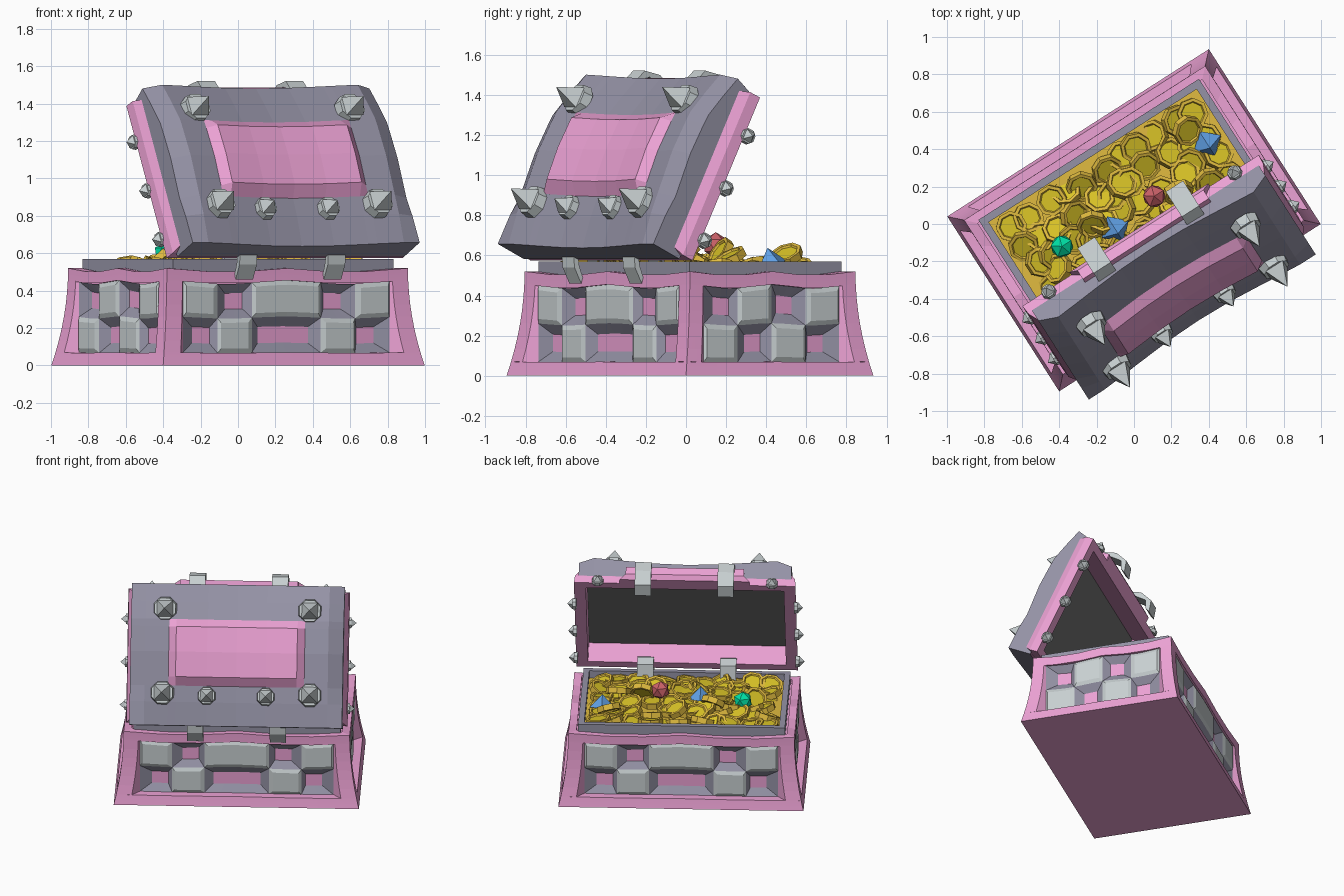
import bpy, bmesh, math, random
from mathutils import Matrix, Vector

if "Cube" in bpy.data.objects:
    bpy.data.objects.remove(bpy.data.objects["Cube"])

random.seed(4)
R = Matrix.Translation((0, 0.02, 0)) @ Matrix.Rotation(math.radians(32.6), 4, 'Z')
# lid space: x along the hinge, y across the lid from hinge to free edge, z out of the lid
LID = R @ Matrix.Translation((0, -0.465, 0.575)) @ Matrix.Rotation(math.radians(63.8), 4, 'X')


def material(name, col):
    m = bpy.data.materials.new(name)
    m.diffuse_color = (*col, 1)
    m.use_nodes = True
    m.node_tree.nodes["Principled BSDF"].inputs["Base Color"].default_value = m.diffuse_color
    return m


PINK = material("pink", (0.84, 0.36, 0.66))
SLATE = material("slate", (0.30, 0.29, 0.38))
STEEL = material("steel", (0.58, 0.63, 0.64))
DARK = material("lining", (0.16, 0.16, 0.16))
GOLD = material("gold", (0.75, 0.50, 0.05))
YELLOW = material("coin_face", (0.70, 0.55, 0.02))
GREEN = material("green", (0.0, 0.75, 0.38))
RED = material("red", (0.60, 0.12, 0.14))
BLUE = material("blue", (0.12, 0.36, 0.80))


def make(name, bm, mats, M=R, recalc=True):
    if recalc:
        bmesh.ops.recalc_face_normals(bm, faces=bm.faces)
    bm.transform(M)
    me = bpy.data.meshes.new(name)
    bm.to_mesh(me)
    bm.free()
    for m in mats:
        me.materials.append(m)
    ob = bpy.data.objects.new(name, me)
    bpy.context.collection.objects.link(ob)
    return ob


def loft(name, rings, mat, M=R, closed=True):
    """Rectangular rings (half x, y0, y1, z) joined in order."""
    bm = bmesh.new()
    vs = [[bm.verts.new(p) for p in ((-x, a, z), (x, a, z), (x, b, z), (-x, b, z))]
          for x, a, b, z in rings]
    n = len(vs)
    for i in range(n if closed else n - 1):
        p, q = vs[i], vs[(i + 1) % n]
        for k in range(4):
            bm.faces.new((p[k], p[(k + 1) % 4], q[(k + 1) % 4], q[k]))
    if not closed:
        bm.faces.new(vs[0])
        bm.faces.new(vs[-1])
    return make(name, bm, [mat], M)


# ---- chest walls: flared frame around upright, recessed tiles
def flare(z):
    return -0.065 + 0.065 * (1 - z / 0.52) ** 2


def wall(k, s, z, o):
    """Side k, s -1..1 along it, height z, o outward from the footprint."""
    A, B = (0.83, 0.555) if k % 2 == 0 else (0.555, 0.83)
    zz = z - 0.022 * (z / 0.52) * math.sin(math.pi * s) ** 2
    return Matrix.Rotation(k * math.pi / 2, 3, 'Z') @ Vector((s * (A + o), -(B + o), zz))


def bar(bm, k, s0, s1, z0, z1):
    g = bmesh.new()
    bmesh.ops.create_cube(g, size=1)
    bmesh.ops.subdivide_edges(g, edges=g.edges[:], cuts=5, use_grid_fill=True)
    for v in g.verts:
        x, y, z = (c + 0.5 for c in v.co)
        z = z0 + z * (z1 - z0)
        v.co = wall(k, s0 + x * (s1 - s0), z, flare(z) * (1 - y) - 0.118 * y)
    me = bpy.data.meshes.new("tmp")
    g.to_mesh(me)
    g.free()
    bm.from_mesh(me)
    bpy.data.meshes.remove(me)


def tile(bm, k, s0, s1, z0, z1, inset, d):
    """Bevelled cell: raised block or sunken funnel with a cap at depth d."""
    i = inset / (0.77 if k % 2 == 0 else 0.5)
    N = 4

    def loop(a, b, c, e, dd):
        pts = [(a + (b - a) * j / N, c) for j in range(N)] + [(b, c)]
        pts += [(b - (b - a) * j / N, e) for j in range(N)] + [(a, e)]
        return [bm.verts.new(wall(k, s, z, dd)) for s, z in pts]
    p = loop(s0, s1, z0, z1, -0.077)
    q = loop(s0 + i, s1 - i, z0 + inset, z1 - inset, d)
    n = len(p)
    for j in range(n):
        bm.faces.new((p[j], p[(j + 1) % n], q[(j + 1) % n], q[j]))
    for j in range(N):
        f = bm.faces.new((q[j], q[j + 1], q[n - 2 - j], q[n - 1 - j]))
        f.material_index = 1


frame, blocks, holes = bmesh.new(), bmesh.new(), bmesh.new()
for k in range(4):
    e = 0.87 if k % 2 == 0 else 0.84
    for a, b, c, d in ((-1, 1, 0, 0.07), (-1, 1, 0.455, 0.52), (-1, -e, 0.07, 0.455), (e, 1, 0.07, 0.455)):
        bar(frame, k, a, b, c, d)
    cuts = [-1, -2 / 3, -1 / 3, 1 / 3, 2 / 3, 1] if k % 2 == 0 else [-1, -0.5, 0, 0.5, 1]
    for c in range(len(cuts) - 1):
        for r, (z0, z1) in enumerate(((0.07, 0.262), (0.262, 0.455))):
            raised = (c + r + k) % 2 == 1
            tile(blocks if raised else holes, k, cuts[c] * e, cuts[c + 1] * e, z0, z1,
                 0.024 if raised else 0.052, -0.066 if raised else -0.112)
make("chest_frame", frame, [PINK])
make("wall_blocks", blocks, [STEEL, STEEL], recalc=False)
make("wall_recesses", holes, [SLATE, PINK], recalc=False)
loft("chest_core", [(0.715, -0.44, 0.44, 0.0), (0.715, -0.44, 0.44, 0.49)], PINK, closed=False)
loft("chest_rim", [(0.70, -0.45, 0.45, 0.44), (0.70, -0.45, 0.45, 0.57),
                   (0.66, -0.41, 0.41, 0.57), (0.66, -0.41, 0.41, 0.44)], SLATE)

# ---- lid: pink rim, inner lining, saddle-shaped slab with raised panel
loft("lid_rim", [(0.75, 0, 0.905, 0), (0.745, 0, 0.905, 0.06), (0.69, 0.045, 0.87, 0.165),
                 (0.67, 0.055, 0.85, 0.165), (0.67, 0.055, 0.85, 0)], PINK, LID)
loft("lid_lining", [(0.68, 0.05, 0.86, 0.163), (0.68, 0.05, 0.86, 0.168)], DARK, LID, False)
loft("lid_front_lip", [(0.44, 0.89, 0.945, 0.0), (0.40, 0.89, 0.97, 0.03), (0.40, 0.89, 0.97, 0.09)],
     PINK, LID, False)
PROFILE = [(-0.02, 0.215), (0.15, 0.24), (0.52, 0.265), (0.72, 0.25), (0.94, 0.175)]


def lid_height(u, a):
    for (a0, h0), (a1, h1) in zip(PROFILE, PROFILE[1:]):
        if a <= a1:
            h = h0 + (h1 - h0) * (a - a0) / (a1 - a0)
            break
    wave = max(0, math.cos(u / 0.58 * math.pi / 2))
    edge = 0.045 * min(1, max(0, a) * 4) if abs(u) > 0.7 else 0
    return h - 0.045 * wave - edge + 0.012


us = [-0.72, -0.62, -0.46, -0.41, -0.2, 0, 0.2, 0.41, 0.46, 0.62, 0.72]
rows = [-0.02, 0.14, 0.25, 0.31, 0.48, 0.65, 0.70, 0.82, 0.94]
bm = bmesh.new()
grid = [[bm.verts.new((u, a, lid_height(u, a) + (0.045 if abs(u) < 0.42 and 0.3 < a < 0.66 else 0)))
         for u in us] for a in rows]
for j in range(len(rows) - 1):
    for i in range(len(us) - 1):
        f = bm.faces.new((grid[j][i], grid[j][i + 1], grid[j + 1][i + 1], grid[j + 1][i]))
        f.material_index = int(2 <= i <= 7 and 2 <= j <= 5)
skirt = bmesh.ops.extrude_edge_only(bm, edges=[e for e in bm.edges if e.is_boundary])
for v in skirt['geom']:
    if isinstance(v, bmesh.types.BMVert):
        v.co = (v.co.x, v.co.y * 0.97, 0.055)
make("lid_slab", bm, [SLATE, PINK], LID)


# ---- spikes: octagonal plate with a square pyramid
def spike(name, pos, normal, r, h):
    bm = bmesh.new()
    M = Matrix.Rotation(math.pi / 8, 4, 'Z')
    bmesh.ops.create_cone(bm, cap_ends=True, segments=8, radius1=r, radius2=r * 0.9, depth=r * 0.6, matrix=M)
    M = Matrix.Translation((0, 0, r * 0.3 + h / 2)) @ Matrix.Rotation(math.pi / 4, 4, 'Z')
    bmesh.ops.create_cone(bm, cap_ends=True, segments=4, radius1=r * 0.9, radius2=0, depth=h, matrix=M)
    q = Vector(normal).to_track_quat('Z', 'Y').to_matrix().to_4x4()
    make(name, bm, [STEEL], LID @ Matrix.Translation(pos) @ q)


for sx in (-1, 1):
    for u, a, r, h in ((0.49, 0.77, 0.085, 0.12), (0.5, 0.2, 0.085, 0.12), (0.2, 0.185, 0.065, 0.075)):
        spike("lid_spike", (sx * u, a, lid_height(u, a) + 0.015), (0, 0, 1), r, h)
    for a in (0.12, 0.41, 0.70):
        spike("rim_spike", (sx * 0.75, a, -0.02), (sx, 0, 0), 0.042, 0.035)
    spike("front_stud", (sx * 0.59, 0.915, 0.015), (0, 1, 0), 0.042, 0.035)


# ---- bent straps: clasps on the free edge, hinges at the back
def strap(name, u, pts, th, M):
    """Band through the path points, thickened towards their centre."""
    bm = bmesh.new()
    c = Vector((sum(p[0] for p in pts), sum(p[1] for p in pts))) / len(pts)
    inner = [Vector(p) + (c - Vector(p)).normalized() * th for p in pts]
    rows = []
    for x in (-0.055, 0.055):
        rows.append(([bm.verts.new((u + x, *p)) for p in pts], [bm.verts.new((u + x, *p)) for p in inner]))
    (a, b), (d, e) = rows
    for i in range(len(pts) - 1):
        for p, q in ((a, d), (d, e), (e, b), (b, a)):
            bm.faces.new((p[i], p[i + 1], q[i + 1], q[i]))
    for i in (0, -1):
        bm.faces.new((a[i], d[i], e[i], b[i]))
    make(name, bm, [STEEL], M)


for u in (-0.28, 0.28):
    strap("clasp", u, [(0.90, 0.15), (1.0, 0.11), (1.02, 0.02), (0.985, -0.075), (0.90, -0.10)], 0.04, LID)
    strap("hinge", u, [(-0.36, 0.54), (-0.375, 0.64), (-0.45, 0.66), (-0.545, 0.625), (-0.54, 0.54),
                       (-0.50, 0.46)], 0.03, R)

# ---- treasure
loft("gold_fill", [(0.67, -0.42, 0.42, 0.48), (0.67, -0.42, 0.42, 0.515)], GOLD, closed=False)
bm = bmesh.new()
bmesh.ops.create_cone(bm, cap_ends=True, segments=8, radius1=0.084, radius2=0.084, depth=0.04)
caps = [f for f in bm.faces if len(f.verts) == 8]
bmesh.ops.inset_individual(bm, faces=caps, thickness=0.018)
bmesh.ops.inset_individual(bm, faces=caps, thickness=0.006, depth=-0.01)
for f in caps:
    f.material_index = 1
first = make("coin", bm, [GOLD, YELLOW], Matrix())


def coin(u, v, z, tilt):
    ob = first.copy()
    bpy.context.collection.objects.link(ob)
    ob.matrix_world = (R @ Matrix.Translation((u, v, z))
                       @ Matrix.Rotation(random.uniform(0, 6.28), 4, 'Z') @ Matrix.Rotation(tilt, 4, 'X'))


for i in range(11):
    for j in range(6):
        u = -0.565 + i * 0.113 + random.uniform(-0.03, 0.03)
        v = -0.32 + j * 0.128 + random.uniform(-0.03, 0.03)
        mound = 0.03 * (1 - (u / 0.6) ** 2) * (1 - (v / 0.36) ** 2)
        coin(max(-0.57, min(0.57, u)), max(-0.325, min(0.325, v)),
             0.528 + mound + random.uniform(-0.012, 0.012), random.uniform(-0.6, 0.6))
for u, v, z, t in ((0.5, 0.25, 0.6, 0.6), (0.28, 0.0, 0.61, 1.0), (0.45, -0.05, 0.59, 0.5), (-0.2, 0.1, 0.59, 0.7),
                   (-0.48, 0.0, 0.57, 0.8), (0.05, 0.2, 0.58, 0.5)):
    coin(u, v, z, t)
first.matrix_world = R @ Matrix.Translation((0, -0.1, 0.57))

for name, mat, pos in (("green_gem", GREEN, (-0.40, 0.09, 0.60)), ("red_gem", RED, (0.16, 0.05, 0.65))):
    bm = bmesh.new()
    bmesh.ops.create_icosphere(bm, subdivisions=1, radius=0.066)
    make(name, bm, [mat], R @ Matrix.Translation(pos))
for pos in ((0.55, 0.12, 0.595), (-0.11, 0.0, 0.61)):
    bm = bmesh.new()
    bmesh.ops.create_cone(bm, cap_ends=True, segments=4, radius1=0.085, radius2=0, depth=0.09)
    make("blue_gem", bm, [BLUE], R @ Matrix.Translation(pos) @ Matrix.Rotation(0.3, 4, 'X'))
